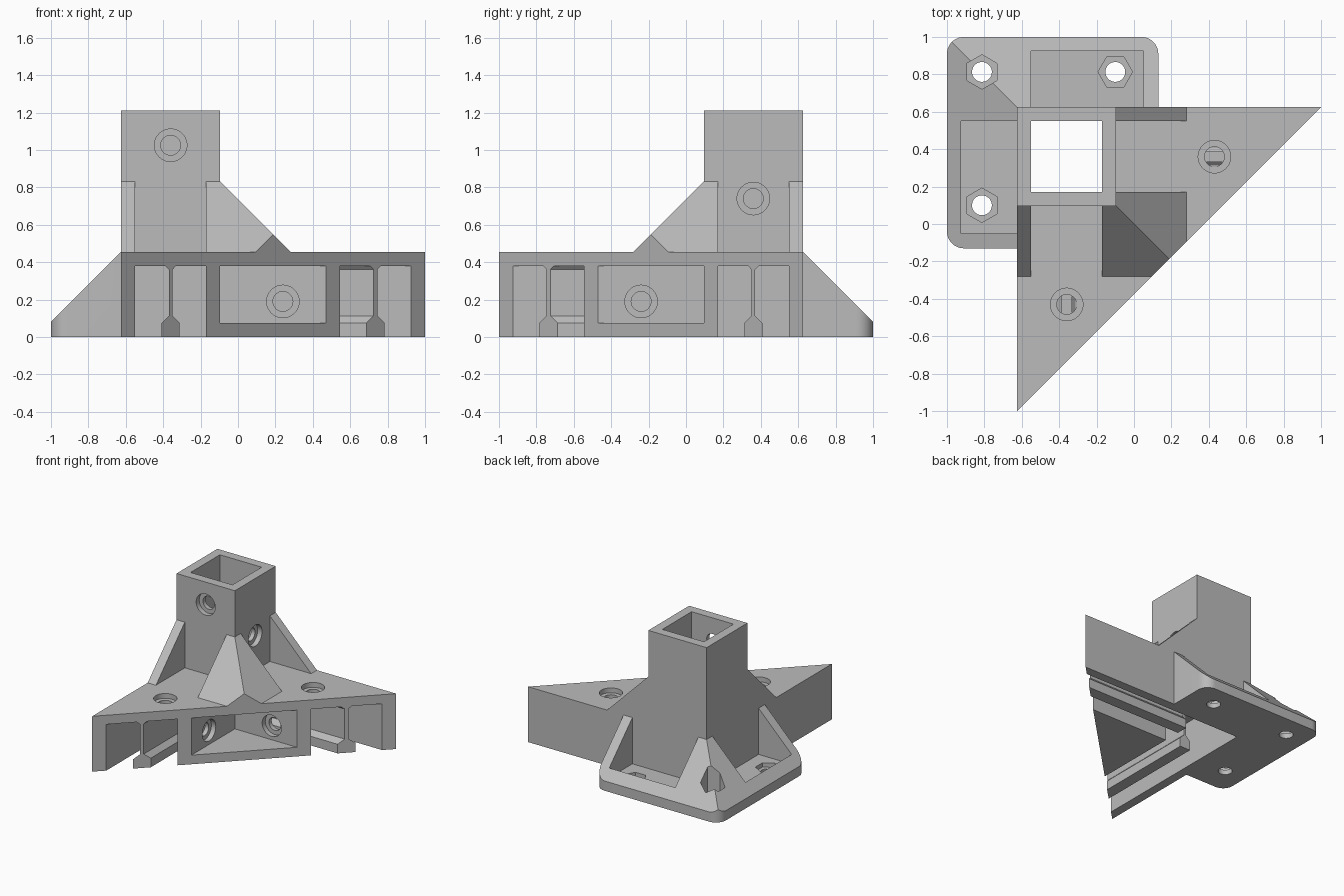
import bpy, bmesh, math
from mathutils import Vector

cube = bpy.data.objects.get("Cube")
if cube:
    bpy.data.objects.remove(cube, do_unlink=True)

grey = bpy.data.materials.new("light grey plastic")
grey.use_nodes = True
colour = (0.5, 0.5, 0.5, 1)
grey.diffuse_color = colour
next(n for n in grey.node_tree.nodes if n.type == 'BSDF_PRINCIPLED').inputs["Base Color"].default_value = colour

# Main levels and wall lines (the body mirrors across its diagonal)
OUT, IN, FAR, EDGE = 0.625, 0.55, 0.17, 0.095
DECK, CEILING, FLOOR, TOP, BRACE = 0.455, 0.38, 0.075, 1.21, 0.83
MID = (OUT + EDGE) / 2
parts = []


def mirror(p):
    """Reflect a point across the diagonal of the bracket."""
    return (-p[1], -p[0], p[2])


def loft(name, rings, bevel=0, flip=False):
    """Closed solid through rings that have equal point counts."""
    bm = bmesh.new()
    loops = [[bm.verts.new(mirror(p) if flip else p) for p in r] for r in rings]
    n = len(loops[0])
    for a, b in zip(loops, loops[1:]):
        for i in range(n):
            j = (i + 1) % n
            bm.faces.new((a[i], a[j], b[j], b[i]))
    bm.faces.new(loops[0])
    bm.faces.new(loops[-1])
    if bevel:
        upright = [e for e in bm.edges if abs(e.verts[0].co.z - e.verts[1].co.z) > 0.01]
        bmesh.ops.bevel(bm, geom=upright, offset=bevel, segments=10, profile=0.5, affect='EDGES')
    bmesh.ops.recalc_face_normals(bm, faces=bm.faces)
    mesh = bpy.data.meshes.new(name)
    bm.to_mesh(mesh)
    bm.free()
    ob = bpy.data.objects.new(name, mesh)
    bpy.context.collection.objects.link(ob)
    return ob


def rect(x0, x1, y0, y1, z):
    return [(x0, y0, z), (x1, y0, z), (x1, y1, z), (x0, y1, z)]


def box(name, x0, x1, y0, y1, z0, z1, **kw):
    return loft(name, [rect(x0, x1, y0, y1, z0), rect(x0, x1, y0, y1, z1)], **kw)


def rod(centre, axis, start, end, radius, sides=40, phase=0):
    """Cylinder or hexagon cutter along an axis."""
    c, a = Vector(centre), Vector(axis)
    u = Vector((1, 0, 0)) if abs(a.z) > 0.5 else Vector((0, 0, 1))
    v = a.cross(u)
    angles = [phase + math.tau * i / sides for i in range(sides)]
    return loft("cutter", [[c + a * t + radius * (math.cos(k) * u + math.sin(k) * v) for k in angles]
                           for t in (start, end)])


def combine(ob, cutter, operation='DIFFERENCE'):
    """Apply a boolean and discard the cutter."""
    cutter.hide_render = True
    mod = ob.modifiers.new("cut", 'BOOLEAN')
    mod.operation, mod.solver, mod.object = operation, 'EXACT', cutter
    bpy.context.view_layer.update()
    old = ob.data
    new = bpy.data.meshes.new_from_object(ob.evaluated_get(bpy.context.evaluated_depsgraph_get()))
    ob.modifiers.clear()
    ob.data = new
    bpy.data.meshes.remove(old)
    bpy.data.objects.remove(cutter, do_unlink=True)


def screw_hole(ob, centre, axis):
    """Counterbored hole going inward through one wall."""
    combine(ob, rod(centre, axis, -0.02, 0.04, 0.087))
    combine(ob, rod(centre, axis, -0.02, 0.1, 0.053))


def triangle(z0, z1):
    return loft("wing_base", [[(-OUT, OUT, z), (1, OUT, z), (-OUT, -1, z)] for z in (z0, z1)])


# Triangular wing base with square socket, two tube channels and a corner pocket
base = triangle(0, DECK)
combine(base, box("cutter", -IN, -FAR, FAR, IN, -0.1, 1))
for flip in (False, True):
    combine(base, box("cutter", -0.3, 1.2, FAR, IN, -0.1, CEILING, flip=flip))
combine(base, loft("cutter", [[(-EDGE, EDGE, z), (1, EDGE, z), (-EDGE, -1, z)] for z in (FLOOR, CEILING)]))
for spot, axis in (((0.43, MID, DECK), (0, 0, -1)), ((0.24, EDGE, 0.19), (0, 1, 0))):
    screw_hole(base, spot, axis)
    screw_hole(base, mirror(spot), mirror(axis))
parts.append(base)

# Upright square socket
column = box("column", -OUT, -EDGE, EDGE, OUT, DECK, TOP)
combine(column, box("cutter", -IN, -FAR, FAR, IN, 0, 2))
screw_hole(column, (-MID, EDGE, 1.025), (0, 1, 0))
screw_hole(column, (-EDGE, MID, 0.74), (-1, 0, 0))
parts.append(column)

# Hipped brace in the inner corner, trimmed by the diagonal face
REACH = BRACE - DECK - EDGE
corner = loft("corner_brace", [rect(-FAR, REACH, -REACH, FAR, DECK),
                               rect(-FAR, -EDGE, EDGE, FAR, BRACE)])
combine(corner, triangle(-1, 2), 'INTERSECT')
parts.append(corner)

# Thin outer braces and channel support ribs
RIB = [(0.048, 0), (0.048, 0.075), (0.01, 0.113), (0.01, 0.36), (0.028, CEILING)]
section = RIB + [(-w, z) for w, z in reversed(RIB)]
for flip, side in ((False, "back"), (True, "right")):
    parts.append(loft(side + "_brace", [[(-EDGE, y, DECK), (REACH, y, DECK), (-EDGE, y, BRACE)]
                                        for y in (IN, OUT)], flip=flip))
    rib = loft(side + "_support_rib", [[(x, MID + w, z) for w, z in section] for x in (-FAR, 1.2)], flip=flip)
    combine(rib, triangle(-1, 2), 'INTERSECT')
    parts.append(rib)

# L-shaped mounting flange with sloped rim, recessed floors and rounded corners
W = 0.13
flange = loft("mounting_flange", [rect(-1, W, -W, 1, 0), rect(-1, W, -W, 1, 0.08),
                                  rect(-OUT, W, -W, OUT, DECK)])
combine(flange, box("cutter", -1, W, -W, 1, -0.1, 1, bevel=0.09), 'INTERSECT')
combine(flange, box("cutter", -OUT, 1, -1, OUT, -0.5, 1))
for flip in (False, True):
    combine(flange, box("cutter", -IN, 0.05, 0.5, 0.925, FLOOR, 1, flip=flip))

# Bolt holes with hexagonal nut seats
for x, y, phase in ((-0.813, 0.813, math.pi / 2), (-0.1, 0.813, 0), (-0.813, 0.1, math.pi / 2)):
    combine(flange, rod((x, y, 0), (0, 0, 1), -0.1, 1, 0.053))
    combine(flange, rod((x, y, 0), (0, 0, 1), 0.04, 1, 0.092, sides=6, phase=phase))
parts.append(flange)

# Finish
for ob in bpy.context.view_layer.objects:
    ob.select_set(ob in parts)
for ob in parts:
    ob.data.materials.clear()
    ob.data.materials.append(grey)
bpy.context.view_layer.objects.active = base
bpy.ops.object.shade_smooth_by_angle(angle=math.radians(25))
